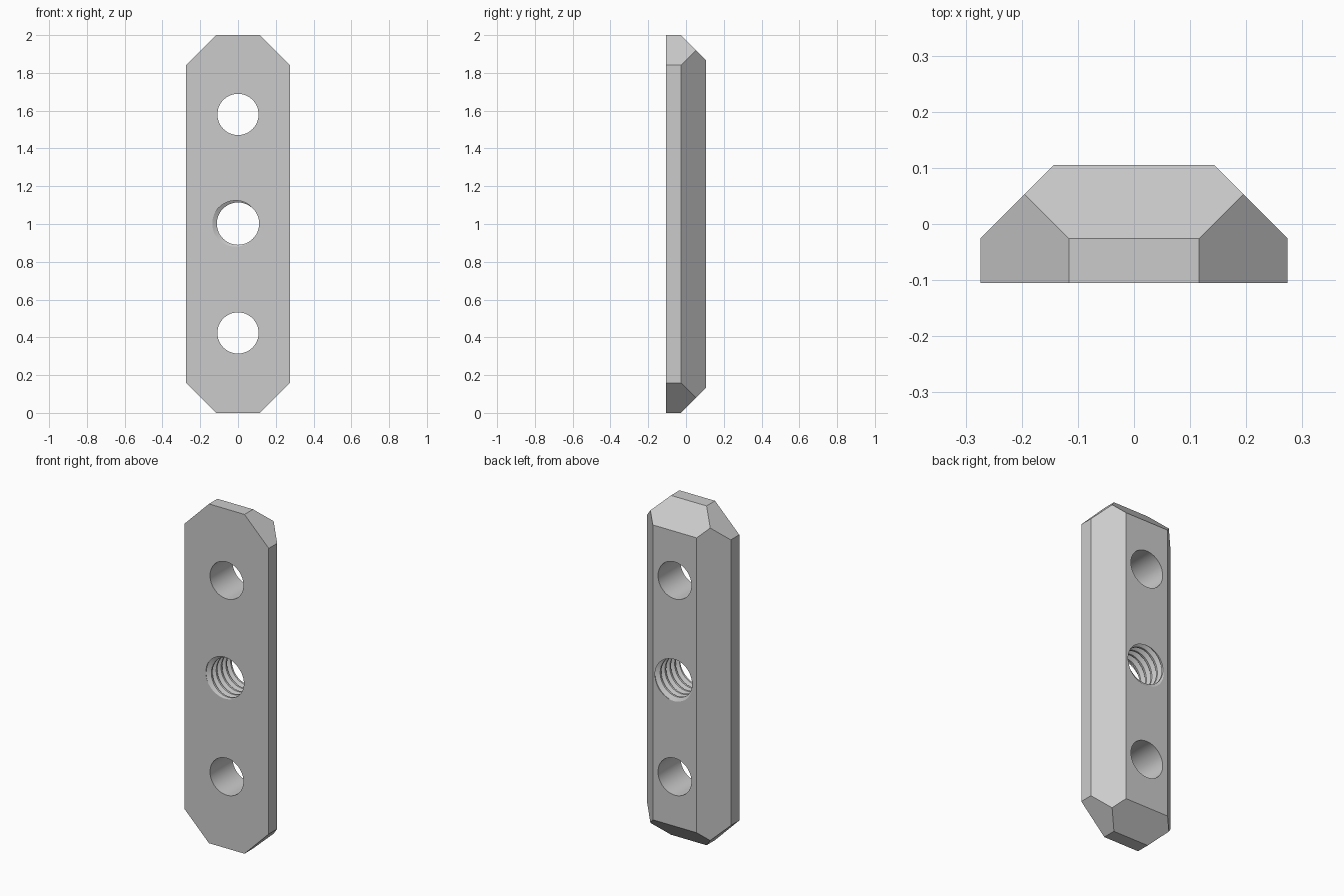
import bpy, bmesh, math
from mathutils import Vector, Matrix

cube = bpy.data.objects.get("Cube")
if cube:
    bpy.data.objects.remove(cube, do_unlink=True)

W, D, H = 0.274, 0.105, 1.0      # half width, half depth, half height
CHAMFER_Y = -0.026               # where the back chamfers begin
CORNER = 0.158                   # size of the corner cuts
PITCH, MINOR, MAJOR = 0.045, 0.112, 0.136

steel = bpy.data.materials.new("Light grey metal")
steel.use_nodes = True
colour = (0.6, 0.6, 0.6, 1)
steel.diffuse_color = colour
steel.node_tree.nodes["Principled BSDF"].inputs["Base Color"].default_value = colour


def make_object(name, bm):
    bmesh.ops.recalc_face_normals(bm, faces=bm.faces[:])
    mesh = bpy.data.meshes.new(name)
    bm.to_mesh(mesh)
    bm.free()
    mesh.materials.append(steel)
    obj = bpy.data.objects.new(name, mesh)
    bpy.context.collection.objects.link(obj)
    return obj


def slice_off(bm, point, normal):
    """Remove everything beyond a plane and close the cut."""
    geom = bm.verts[:] + bm.edges[:] + bm.faces[:]
    bmesh.ops.bisect_plane(bm, geom=geom, plane_co=point, plane_no=Vector(normal).normalized(),
                           clear_outer=True)
    bmesh.ops.holes_fill(bm, edges=[e for e in bm.edges if e.is_boundary])


# Bar with cut corners and chamfered back edges
bm = bmesh.new()
bmesh.ops.create_cube(bm, size=2, matrix=Matrix.Translation((0, 0, H)) @ Matrix.Diagonal((W, D, H, 1)))
for s in (-1, 1):
    for t in (-1, 1):
        slice_off(bm, (s * W, 0, H + t * (H - CORNER)), (s, 0, t))
for s in (-1, 1):
    slice_off(bm, (s * W, CHAMFER_Y, H), (s, 1, 0))
    slice_off(bm, (0, CHAMFER_Y, H + s * H), (0, 1, s))
bar = make_object("threaded_bar", bm)


def hole_cutter(name, z):
    bm = bmesh.new()
    place = Matrix.Translation((0, 0, z)) @ Matrix.Rotation(math.pi / 2, 4, "X")
    bmesh.ops.create_cone(bm, cap_ends=True, segments=64, radius1=0.109, radius2=0.109,
                          depth=0.5, matrix=place)
    return make_object(name, bm)


def thread_cutter(name, z):
    """Screw shape: a V profile swept along a right-handed helix."""
    bm = bmesh.new()
    n = 48
    profile = [(-0.0625, MAJOR), (0.0625, MAJOR), (0.375, MINOR), (0.625, MINOR)]
    first, last = -2 * n, 7 * n
    rows = []
    for i in range(first, last + 1):
        a = math.tau * i / n
        rows.append([bm.verts.new((-r * math.cos(a), -D + PITCH * (i / n + f), z + r * math.sin(a)))
                     for f, r in profile])
    for i in range(len(rows) - n - 1):
        for k in range(len(profile)):
            if k < len(profile) - 1:
                quad = (rows[i][k], rows[i][k + 1], rows[i + 1][k + 1], rows[i + 1][k])
            else:
                quad = (rows[i][k], rows[i + n][0], rows[i + n + 1][0], rows[i + 1][k])
            bm.faces.new(quad)
    bmesh.ops.delete(bm, geom=[v for v in bm.verts if not v.link_faces], context="VERTS")
    # Close both ends with fans
    rim = [e for e in bm.edges if e.is_boundary]
    tips = {s: bm.verts.new((0, s * 0.3, z)) for s in (-1, 1)}
    for e in rim:
        side = 1 if e.verts[0].co.y > 0 else -1
        bm.faces.new((e.verts[0], e.verts[1], tips[side]))
    return make_object(name, bm)


# Two plain holes and a threaded one in the middle
cutters = [hole_cutter("upper_hole_cutter", 1.58), hole_cutter("lower_hole_cutter", 0.423),
           thread_cutter("thread_cutter", 1.002)]
bpy.ops.object.select_all(action="DESELECT")
bpy.context.view_layer.objects.active = bar
bar.select_set(True)
for cutter in cutters:
    cutter.hide_render = True
    mod = bar.modifiers.new(cutter.name, "BOOLEAN")
    mod.operation = "DIFFERENCE"
    mod.solver = "EXACT"
    mod.object = cutter
    bpy.ops.object.modifier_apply(modifier=mod.name)
for cutter in cutters:
    bpy.data.objects.remove(cutter, do_unlink=True)

bpy.ops.object.shade_smooth_by_angle(angle=math.radians(30))
